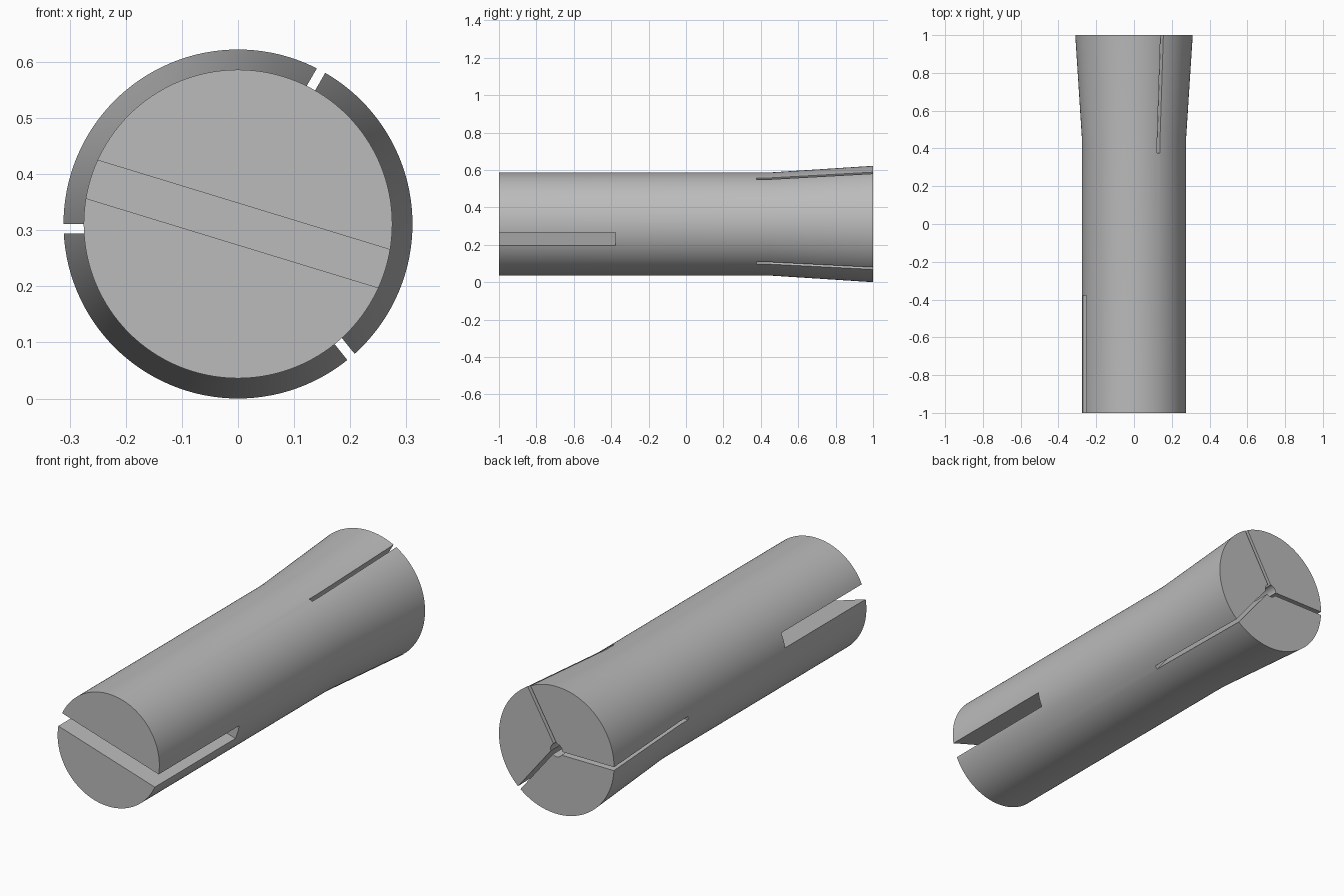
import bpy, bmesh
from math import radians, pi
from mathutils import Matrix, Vector

if "Cube" in bpy.data.objects:
    bpy.data.objects.remove(bpy.data.objects["Cube"], do_unlink=True)

AXIS_Z = 0.311
SEGMENTS = 128

steel = bpy.data.materials.new("plain_grey")
steel.use_nodes = True
grey = (0.5, 0.5, 0.5, 1)
steel.diffuse_color = grey
steel.node_tree.nodes["Principled BSDF"].inputs["Base Color"].default_value = grey


def finish(name, bm):
    bmesh.ops.recalc_face_normals(bm, faces=bm.faces)
    mesh = bpy.data.meshes.new(name)
    bm.to_mesh(mesh)
    bm.free()
    mesh.materials.append(steel)
    obj = bpy.data.objects.new(name, mesh)
    bpy.context.collection.objects.link(obj)
    return obj


def lathe(name, profile):
    """Stack rings of (radius, y) along the y axis and cap both ends."""
    bm = bmesh.new()
    rings = []
    for r, y in profile:
        rings.append([bm.verts.new(Matrix.Rotation(2 * pi * i / SEGMENTS, 3, 'Y')
                                   @ Vector((r, y, 0)) + Vector((0, 0, AXIS_Z)))
                      for i in range(SEGMENTS)])
    for a, b in zip(rings, rings[1:]):
        for i in range(SEGMENTS):
            j = (i + 1) % SEGMENTS
            bm.faces.new((a[i], a[j], b[j], b[i]))
    bm.faces.new(rings[0])
    bm.faces.new(rings[-1])
    return finish(name, bm)


def slot(name, xs, ys, zs, angle):
    """Box between the given limits, turned about the body axis."""
    bm = bmesh.new()
    bmesh.ops.create_cube(bm, size=1)
    for v in bm.verts:
        v.co = [lim[1] if c > 0 else lim[0] for c, lim in zip(v.co, (xs, ys, zs))]
    bm.transform(Matrix.Translation((0, 0, AXIS_Z))
                 @ Matrix.Rotation(radians(-angle), 4, 'Y'))
    return finish(name, bm)


# Straight shank widening to a flared end
body = lathe("collet_body", [(0.275, -1), (0.275, 0.44), (0.311, 1)])

# Drive slot across the front, centre bore and three slits at the back
cutters = [slot("drive_slot", (-0.5, 0.5), (-1.1, -0.378), (-0.0355, 0.0355), -17),
           lathe("centre_bore", [(0.032, 0.372), (0.032, 1.1)])]
for angle in (60, 180, -51.2):
    cutters.append(slot("jaw_slit", (0, 0.5), (0.376, 1.2), (0, 0.017), angle))

bpy.context.view_layer.objects.active = body
body.select_set(True)
for cutter in cutters:
    cutter.hide_render = True
    cut = body.modifiers.new(cutter.name, 'BOOLEAN')
    cut.operation = 'DIFFERENCE'
    cut.solver = 'EXACT'
    cut.object = cutter
    bpy.ops.object.modifier_apply(modifier=cut.name)
    bpy.data.objects.remove(cutter, do_unlink=True)

bpy.ops.object.shade_smooth_by_angle(angle=radians(30))
